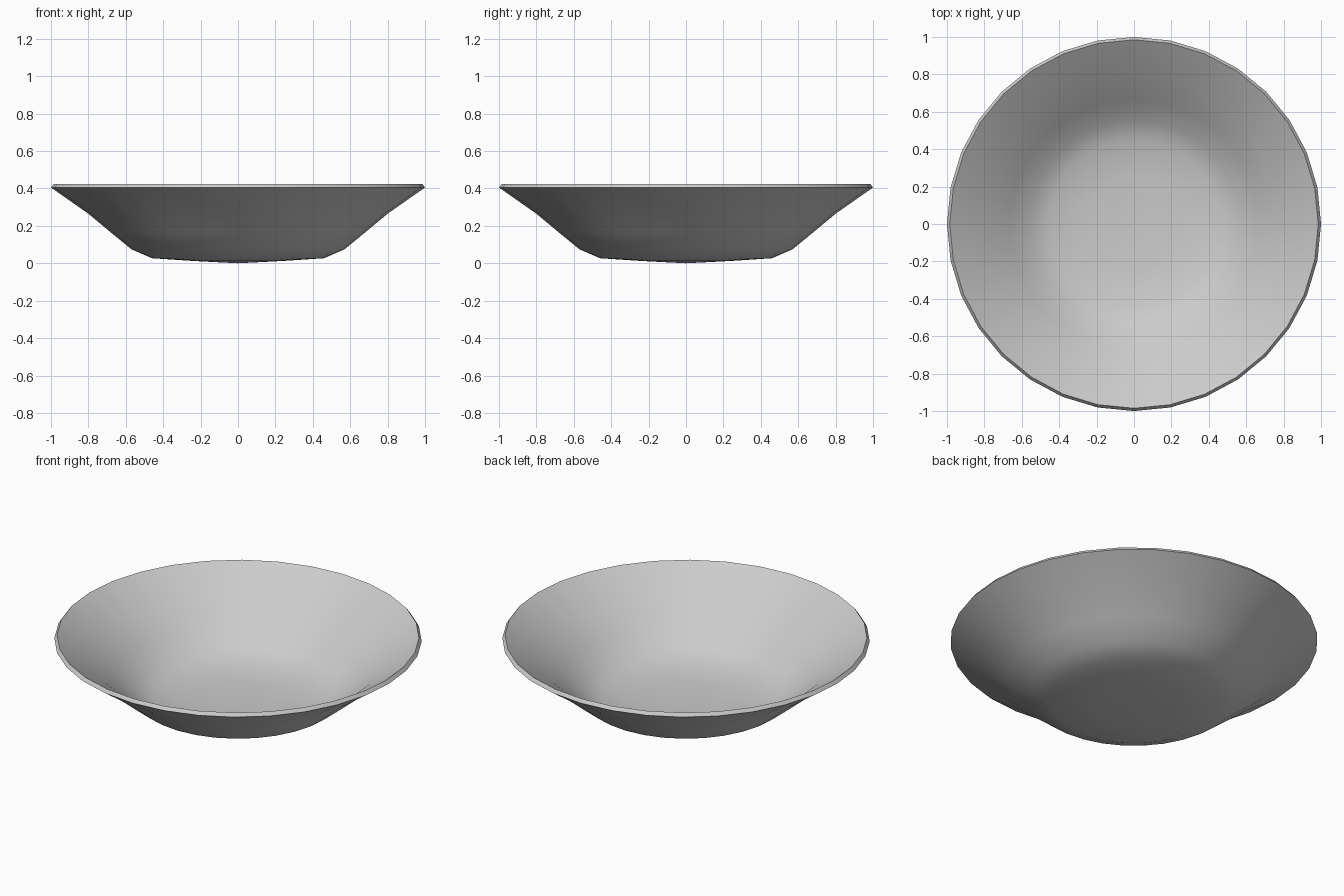
import bpy, bmesh, math

if "Cube" in bpy.data.objects:
    bpy.data.objects.remove(bpy.data.objects["Cube"])

SIDES = 32
# Closed wall profile (radius, height): outside from base centre to lip, then inside back to centre
PROFILE = [(0, 0.0), (0.25, 0.013), (0.46, 0.027), (0.57, 0.075), (0.68, 0.165),
           (0.80, 0.265), (1.0, 0.405),
           (0.985, 0.425), (0.785, 0.288), (0.665, 0.188), (0.555, 0.10),
           (0.45, 0.053), (0.25, 0.039), (0, 0.027)]


def lathe(name, profile, sides):
    bm = bmesh.new()
    rings = []
    for r, z in profile:
        if r == 0:
            rings.append([bm.verts.new((0, 0, z))] * sides)
        else:
            rings.append([bm.verts.new((r * math.cos(math.tau * i / sides),
                                        r * math.sin(math.tau * i / sides), z))
                          for i in range(sides)])
    for a, b in zip(rings, rings[1:]):
        for i in range(sides):
            j = (i + 1) % sides
            corners = list(dict.fromkeys((a[i], b[i], b[j], a[j])))
            bm.faces.new(corners)
    bmesh.ops.recalc_face_normals(bm, faces=bm.faces)
    mesh = bpy.data.meshes.new(name)
    bm.to_mesh(mesh)
    bm.free()
    obj = bpy.data.objects.new(name, mesh)
    bpy.context.collection.objects.link(obj)
    return obj


# Shallow bowl with flared wall and thin lip
bowl = lathe("bowl", PROFILE, SIDES)
bpy.context.view_layer.objects.active = bowl
bowl.select_set(True)
bpy.ops.object.shade_smooth_by_angle(angle=math.radians(40))
